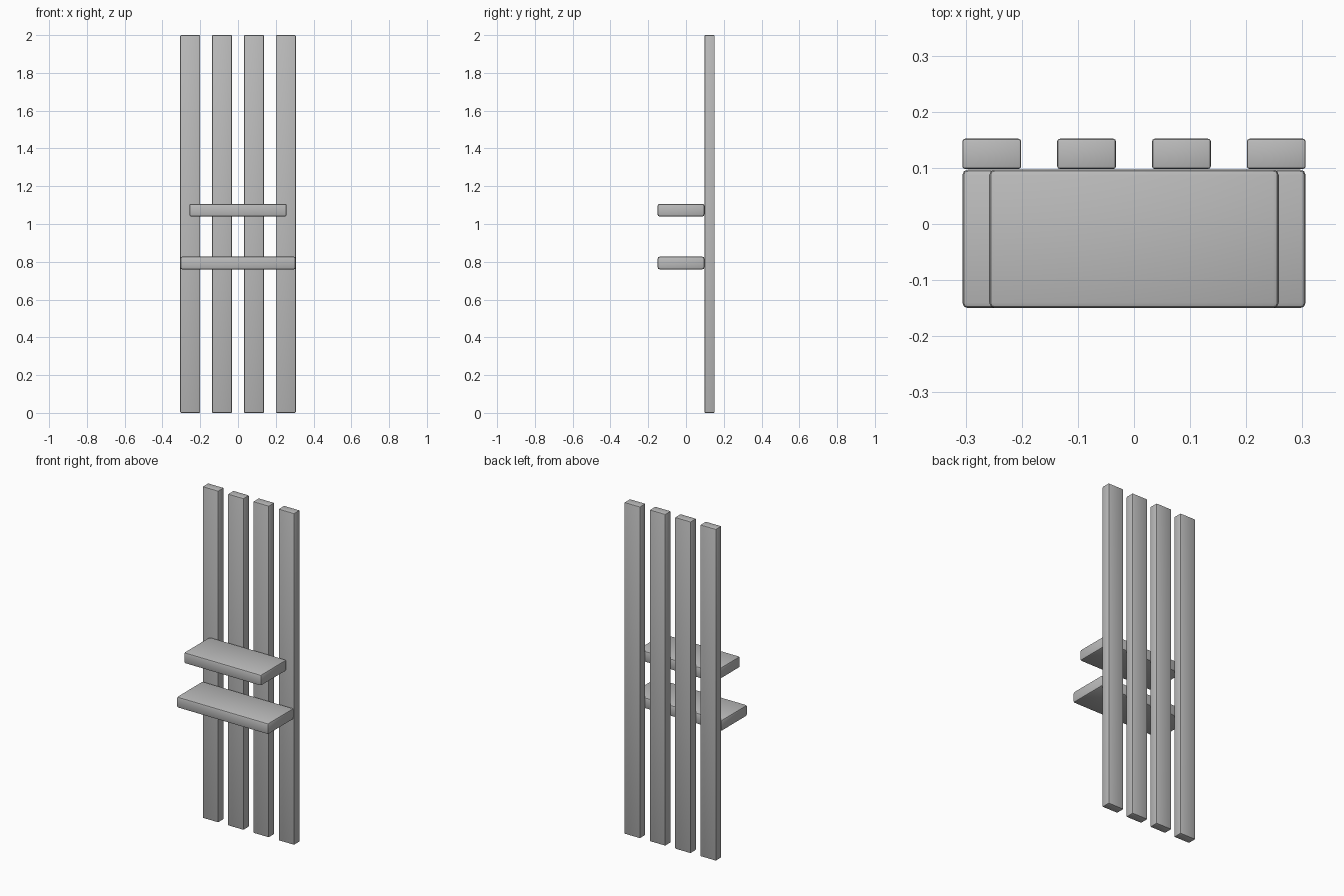
import bpy

cube = bpy.data.objects.get("Cube")
if cube:
    bpy.data.objects.remove(cube, do_unlink=True)

grey = bpy.data.materials.new("plain grey")
grey.use_nodes = True
colour = (0.5, 0.5, 0.5, 1)
grey.diffuse_color = colour
grey.node_tree.nodes["Principled BSDF"].inputs["Base Color"].default_value = colour


def board(name, low, high, bevel, segments):
    """Box between two corners with softened edges."""
    centre = [(a + b) / 2 for a, b in zip(low, high)]
    bpy.ops.mesh.primitive_cube_add(size=1, location=centre)
    obj = bpy.context.object
    obj.name = name
    obj.scale = [b - a for a, b in zip(low, high)]
    bpy.ops.object.transform_apply(location=False, rotation=False, scale=True)
    obj.data.materials.append(grey)
    mod = obj.modifiers.new("soft edges", "BEVEL")
    mod.width = bevel
    mod.segments = segments
    bpy.ops.object.modifier_apply(modifier=mod.name)
    bpy.ops.object.shade_smooth_by_angle()
    return obj


# Four upright slats, evenly spaced
SLAT_WIDTH = 0.105
SPACING = 0.169
for i in range(4):
    x = (i - 1.5) * SPACING
    board(f"slat_{i + 1}", (x - SLAT_WIDTH / 2, 0.098, 0),
          (x + SLAT_WIDTH / 2, 0.152, 2), 0.005, 2)

# Two shelves in front of the slats, the upper one shorter
for name, half, bottom in (("lower_shelf", 0.306, 0.76), ("upper_shelf", 0.258, 1.04)):
    board(name, (-half, -0.15, bottom), (half, 0.097, bottom + 0.067), 0.01, 2)
